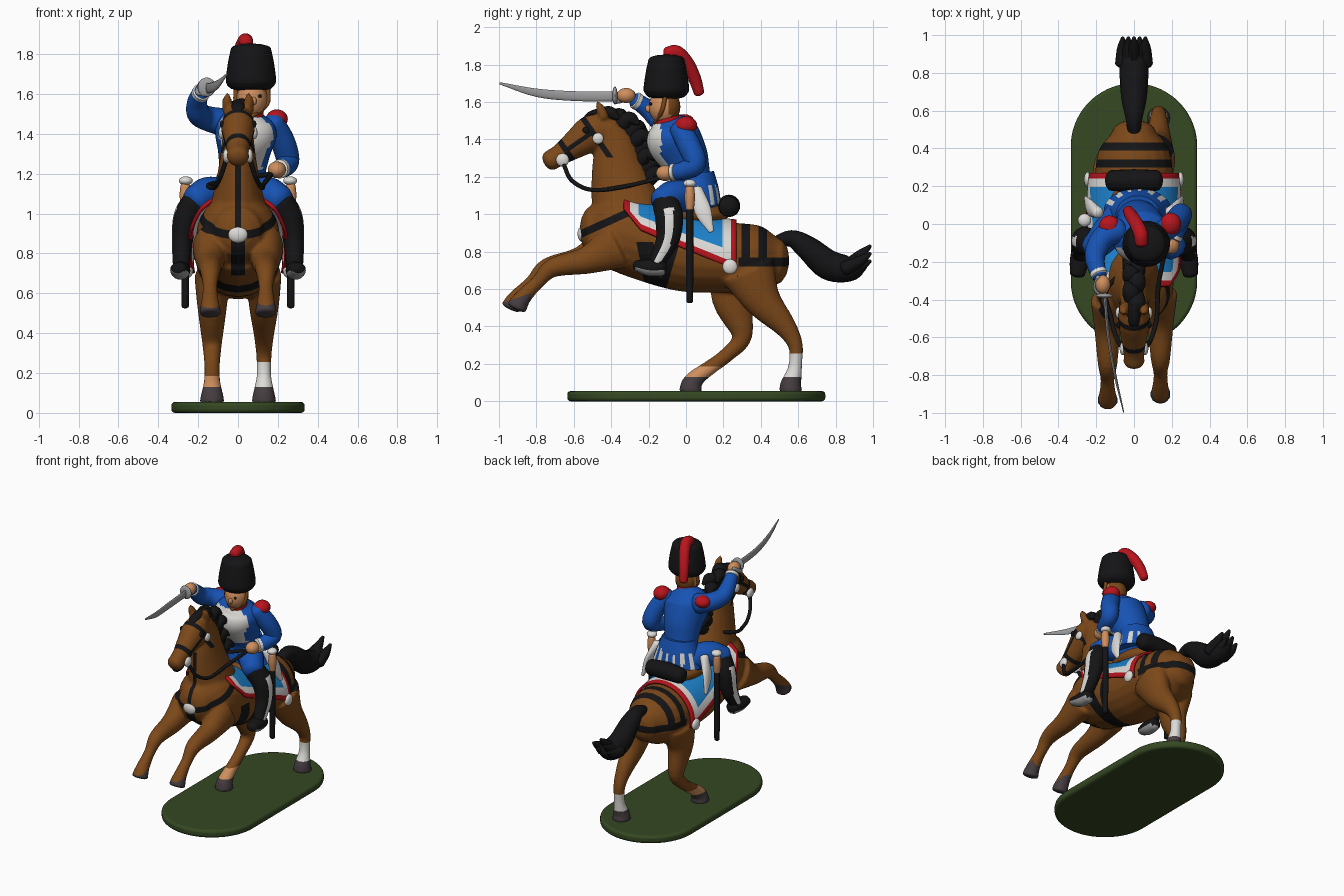
import bpy, bmesh, math
from mathutils import Vector

default_cube = bpy.data.objects.get("Cube")
if default_cube:
    bpy.data.objects.remove(default_cube, do_unlink=True)

# Colours
PALETTE = {
    "brown": (.20, .065, .010), "black": (.007, .007, .008), "royal blue": (.008, .085, .45),
    "sky blue": (.012, .22, .60), "white": (.72, .71, .68), "red": (.48, .007, .012),
    "skin": (.62, .27, .11), "green": (.035, .065, .016), "hoof grey": (.06, .046, .052),
    "steel": (.34, .34, .35)}
MATERIALS = {}
for colour_name, rgb in PALETTE.items():
    material = bpy.data.materials.new(colour_name)
    material.use_nodes = True
    material.diffuse_color = (*rgb, 1)
    material.node_tree.nodes["Principled BSDF"].inputs["Base Color"].default_value = (*rgb, 1)
    MATERIALS[colour_name] = material
made = []


def finish(name, bm, colour):
    bmesh.ops.recalc_face_normals(bm, faces=bm.faces)
    mesh = bpy.data.meshes.new(name)
    bm.to_mesh(mesh)
    bm.free()
    obj = bpy.data.objects.new(name, mesh)
    bpy.context.collection.objects.link(obj)
    mesh.materials.append(MATERIALS[colour])
    made.append(obj)
    return obj


def slot(mesh, colour):
    if MATERIALS[colour].name not in mesh.materials:
        mesh.materials.append(MATERIALS[colour])
    return mesh.materials.find(MATERIALS[colour].name)


def paint(obj, colour, rule):
    index = slot(obj.data, colour)
    for face in obj.data.polygons:
        if rule(face.center, face.normal):
            face.material_index = index


def smooth_path(points, steps):
    # Catmull-Rom through position and radii together
    pts = [Vector(p if len(p) == 5 else (*p, p[-1])) for p in points]
    ends = [pts[0] * 2 - pts[1]] + pts + [pts[-1] * 2 - pts[-2]]
    out = []
    for a, b, c, d in zip(ends, ends[1:], ends[2:], ends[3:]):
        for i in range(steps):
            t = i / steps
            out.append(b + (c - a) * (t / 2) + (a * 2 - b * 5 + c * 4 - d) * (t * t / 2)
                       + (b * 3 - a - c * 3 + d) * (t ** 3 / 2))
    return out + [pts[-1]]


def add_tube(bm, points, sides=20, steps=5, dome=.6):
    path = smooth_path(points, steps)
    centres = [Vector(p[:3]) for p in path]
    whole = (centres[-1] - centres[0]).normalized()
    ref = Vector((0, 1, 0)) if abs(whole.x) > .9 else Vector((1, 0, 0))
    rings = []
    last = len(path) - 1
    for i, p in enumerate(path):
        t = (centres[min(i + 1, last)] - centres[max(i - 1, 0)]).normalized()
        ring = [(centres[i], p[3], p[4], t)]
        if dome and i in (0, last):
            size = min(p[3], p[4]) * dome * (1 if i else -1)
            caps = [(centres[i] + t * size * math.sin(a), p[3] * math.cos(a), p[4] * math.cos(a), t)
                    for a in (.5, 1, 1.4)]
            ring = ring + caps if i else caps[::-1] + ring
        rings += ring
    loops = []
    for c, w, h, t in rings:
        across = (ref - t * ref.dot(t)).normalized()
        up = t.cross(across)
        angles = [math.tau * k / sides for k in range(sides)]
        loops.append([bm.verts.new(c + across * w * math.cos(a) + up * h * math.sin(a)) for a in angles])
    for lo, hi in zip(loops, loops[1:]):
        for k in range(sides):
            j = (k + 1) % sides
            bm.faces.new((lo[k], lo[j], hi[j], hi[k]))
    bm.faces.new(loops[0][::-1])
    bm.faces.new(loops[-1])


def tube(name, points, colour, **options):
    bm = bmesh.new()
    add_tube(bm, points, **options)
    return finish(name, bm, colour)


def ball(name, place, radii, colour):
    bm = bmesh.new()
    bmesh.ops.create_uvsphere(bm, u_segments=24, v_segments=14, radius=1)
    bmesh.ops.scale(bm, vec=radii, verts=bm.verts)
    bmesh.ops.translate(bm, vec=place, verts=bm.verts)
    return finish(name, bm, colour)


def at_x(x, rows):
    return [(x, *row) for row in rows]


def sided(points, s):
    return [(p[0] * s, *p[1:]) for p in points]


# Base plate
bm = bmesh.new()
outline = []
for k in range(64):
    a = math.tau * (k + .5) / 64
    outline.append(bm.verts.new((.335 * math.cos(a), .335 * math.sin(a) + (.41 if math.sin(a) > 0 else -.3), 0)))
plate = bmesh.ops.extrude_face_region(bm, geom=[bm.faces.new(outline)])
bmesh.ops.translate(bm, vec=(0, 0, .055), verts=[v for v in plate["geom"] if isinstance(v, bmesh.types.BMVert)])
base = finish("base_plate", bm, "green")
bevel = base.modifiers.new("rounded_rim", "BEVEL")
bevel.width, bevel.segments = .018, 3

# Horse skin: overlapping limbs fused into one surface
BODY = [(.48, .75, .12, .13), (.38, .755, .19, .185), (.2, .77, .21, .19), (0, .79, .215, .205),
        (-.2, .85, .215, .21), (-.38, .91, .20, .20), (-.49, .91, .13, .14)]
NECK = [(-.3, .97, .16, .2), (-.34, 1.12, .12, .17), (-.365, 1.25, .095, .14),
        (-.38, 1.37, .08, .11), (-.42, 1.47, .07, .07)]
HEAD = [(-.42, 1.46, .07, .085), (-.5, 1.435, .085, .1), (-.59, 1.375, .072, .078),
        (-.67, 1.32, .056, .058), (-.73, 1.285, .056, .055)]
FORE = [(-.4, .83, .09, .13), (-.56, .755, .07, .075), (-.74, .715, .052), (-.82, .64, .037),
        (-.885, .575, .042), (-.92, .53, .05), (-.935, .5, .056)]
HIND_LEFT = [(.33, .7, .09, .15), (.41, .54, .075, .1), (.53, .4, .052, .06), (.585, .3, .04),
             (.585, .2, .036), (.575, .14, .045), (.56, .09, .056), (.56, .05, .064)]
HIND_RIGHT = [(.27, .7, .09, .15), (.25, .54, .075, .11), (.3, .35, .05, .055), (.22, .25, .04),
              (.12, .175, .04), (.06, .13, .046), (.03, .09, .056), (.025, .05, .064)]
bm = bmesh.new()
for part in (BODY, NECK, HEAD):
    add_tube(bm, at_x(0, part))
for s in (1, -1):
    shift = .03 if s > 0 else 0
    add_tube(bm, at_x(s * .14, [(r[0] + shift, *r[1:]) for r in FORE]), dome=.2)
    add_tube(bm, sided([(.05, -.44, 1.52, .03), (.055, -.46, 1.57, .024), (.05, -.475, 1.6, .01)], s))
add_tube(bm, at_x(.13, HIND_LEFT), dome=0)
add_tube(bm, at_x(-.13, HIND_RIGHT), dome=0)
horse = finish("horse", bm, "brown")
fuse = horse.modifiers.new("fuse", "REMESH")
fuse.mode, fuse.voxel_size = "VOXEL", .011
soften = horse.modifiers.new("soften", "SMOOTH")
soften.factor, soften.iterations = .5, 4
graph = bpy.context.evaluated_depsgraph_get()
skin = bpy.data.meshes.new_from_object(horse.evaluated_get(graph))
horse.modifiers.clear()
horse.data = skin
skin.materials.clear()
slot(skin, "brown")

# Cut straps, socks and hooves into the skin: point, normal, half width, colour, region
BANDS = [
    ((0, -.55, .9), (0, -.1, .22), .02, "black", lambda c: -.62 < c.y < -.27 and c.z > .84),
    ((0, 0, 0), (1, 0, 0), .014, "black", lambda c: -.58 < c.y < -.42 and .9 < c.z < 1.28),
    ((0, 0, 0), (1, 0, 0), .036, "black", lambda c: -.6 < c.y < -.36 and .69 < c.z < .89),
    ((0, -.05, 0), (0, 1, .2), .045, "black", lambda c: -.4 < c.y < .2 and c.z < .85),
    ((0, -.1, .7), (0, 1, -.3), .022, "black", lambda c: -.4 < c.y < .1 and c.z < .85),
    ((0, .32, 0), (0, 1, 0), .022, "black", lambda c: .25 < c.y and c.z > .74),
    ((0, .41, 0), (0, 1, 0), .022, "black", lambda c: .3 < c.y and c.z > .74),
    ((0, 0, .745), (0, 0, 1), .025, "black", lambda c: c.y > .28),
    ((0, -.64, 1.34), (0, .82, .57), .015, "black", lambda c: c.y < -.52 and c.z > 1.15),
    ((0, -.5, 1.44), (0, .82, .57), .015, "black", lambda c: c.y < -.38 and c.z > 1.3),
    ((0, -.57, 1.39), (0, -.57, .82), .012, "black", lambda c: -.65 < c.y < -.5 and c.z > 1.3),
    ((.1, 0, .19), (0, 0, 1), .065, "white", lambda c: c.x > 0 and c.y > .4),
    ((-.1, 0, .15), (0, 0, 1), .035, "skin", lambda c: c.x < 0 and -.2 < c.y < .25),
    ((0, 0, .08), (0, 0, 1), .05, "hoof grey", lambda c: c.z < .3),
    ((0, -.92, .5), (0, -.35, 1), .045, "hoof grey", lambda c: c.y < -.83 and c.z < .65)]
bm = bmesh.new()
bm.from_mesh(skin)
for point, normal, half, colour, inside in BANDS:
    p, n, index = Vector(point), Vector(normal).normalized(), slot(skin, colour)
    for side in (-1, 1):
        faces = [f for f in bm.faces if inside(f.calc_center_median())]
        edges = {e for f in faces for e in f.edges}
        verts = {v for f in faces for v in f.verts}
        bmesh.ops.bisect_plane(bm, geom=faces + list(edges) + list(verts),
                               plane_co=p + n * half * side, plane_no=n)
    for f in bm.faces:
        c = f.calc_center_median()
        if inside(c) and abs((c - p).dot(n)) < half:
            f.material_index = index
bm.to_mesh(skin)
bm.free()

# Mane, forelock and tail
mane = smooth_path([(0, -.44, 1.5, 1), (0, -.33, 1.47, 1), (0, -.26, 1.38, 1), (0, -.23, 1.28, 1), (0, -.19, 1.18, 1)], 2)
bm = bmesh.new()
for i, p in enumerate(mane):
    x = .02 * (-1) ** i
    add_tube(bm, [(0, p.y - .03, p.z, .045, .05), (x, p.y + .03, p.z + .04, .045, .04),
                  (x * 2, p.y + .075, p.z + .015, .012)], sides=12)
add_tube(bm, at_x(0, [(-.44, 1.54, .035), (-.52, 1.53, .03, .015), (-.56, 1.47, .008)]), sides=12)
finish("mane", bm, "black")
bm = bmesh.new()
add_tube(bm, at_x(0, [(.46, .84, .03), (.56, .87, .045), (.65, .82, .065), (.76, .73, .075, .08),
                      (.87, .71, .075, .07), (.93, .74, .06, .05)]))
for k in range(5):
    x = .03 * (k - 2)
    add_tube(bm, [(x, .85, .71, .04), (x, .93, .72 + .03 * (k % 3), .03), (x, .985, .75 + .04 * (k % 3), .01)], sides=10)
finish("tail", bm, "black")


# Saddle cloth draped over the back, with bordered edges
def drape(y, v):
    for a, b in zip(BODY, BODY[1:]):
        if b[0] <= y <= a[0]:
            t = (a[0] - y) / (a[0] - b[0])
            z, w, h = (a[k] + (b[k] - a[k]) * t for k in (1, 2, 3))
    hem = .815 - .43 * y + max(0, -.24 - y) * .9
    angle = v * math.acos((hem - z) / (h + .02))
    return ((w + .02 + .02 * v * v) * math.sin(angle), y, z + (h + .02) * math.cos(angle))


bm = bmesh.new()
ROWS, COLS = 40, 40
grid = [[bm.verts.new(drape(-.33 + .6 * i / ROWS, 2 * j / COLS - 1)) for j in range(COLS + 1)] for i in range(ROWS + 1)]
for i in range(ROWS):
    for j in range(COLS):
        edge = min(i, j, ROWS - 1 - i, COLS - 1 - j)
        face = bm.faces.new((grid[i][j], grid[i][j + 1], grid[i + 1][j + 1], grid[i + 1][j]))
        face.material_index = 2 if edge < 2 else 1 if edge < 5 else 0
cloth = finish("saddle_cloth", bm, "sky blue")
slot(cloth.data, "white")
slot(cloth.data, "red")
cloth.modifiers.new("thickness", "SOLIDIFY").thickness = .016
ball("saddle", (0, .03, 1.0), (.15, .2, .07), "brown")
tube("cloak_roll", [(-.12, .23, 1.04, .055), (0, .23, 1.045, .06), (.12, .23, 1.04, .055)], "black")
ball("chest_medallion", (0, -.555, .895), (.05, .025, .042), "white")

# Paired tack and rider legs
for s, label in ((1, "left"), (-1, "right")):
    ball(label + "_eye", (s * .08, -.535, 1.45), (.012, .018, .018), "black")
    ball(label + "_cheek_boss", (s * .083, -.47, 1.405), (.015, .03, .03), "white")
    ball(label + "_bit", (s * .058, -.66, 1.29), (.018, .035, .035), "white")
    rein_end = (.17, -.12, 1.2, .012)
    tube(label + "_rein", [(s * .06, -.655, 1.27, .012), (s * .09, -.61, 1.18, .012), (s * .12, -.5, 1.13, .012),
                           (s * .13, -.32, 1.15, .012), rein_end], "black", sides=10)
    tube(label + "_thigh", sided([(.07, .04, 1.08, .09), (.15, -.06, 1.1, .085), (.215, -.13, 1.07, .07)], s), "royal blue")
    legging = tube(label + "_legging", sided([(.21, -.11, 1.06, .07), (.26, -.09, .98, .065, .075), (.28, -.1, .86, .052, .062),
                                              (.285, -.16, .74, .042)], s), "black", sides=40, steps=8)
    paint(legging, "white", lambda c, n: n.x * s > .3 and abs(n.y) < .3 and c.z < 1.03)
    boot = tube(label + "_boot", sided([(.285, -.13, .715, .045), (.29, -.2, .715, .05, .045), (.3, -.265, .725, .04, .03)], s), "black")
    paint(boot, "steel", lambda c, n: n.z < -.4)
    tube(label + "_scabbard", at_x(s * .265, [(.02, 1.06, .02), (.02, .8, .02), (.02, .535, .018)]), "black")
    tube(label + "_hilt", at_x(s * .265, [(.02, 1.03, .022), (.02, 1.09, .028), (.02, 1.14, .024)]), "skin")
    ball(label + "_pommel", (s * .262, .02, 1.165), (.035, .035, .022), "white")
    tube(label + "_coat_turnback", sided([(.19, .06, 1.13, .03), (.235, .09, 1.02, .02, .045), (.255, .135, .91, .01, .015)], s), "white")
    ball(label + "_cloth_tassel", (s * .245, .235, .72), (.02, .04, .04), "white")

# Rider coat
torso = tube("coat", [(.02, .05, 1.06, .13), (.02, .03, 1.18, .115, .105), (.03, -.01, 1.3, .13, .13),
                      (.04, -.07, 1.41, .155, .145), (.05, -.09, 1.48, .125, .1), (.06, -.1, 1.52, .06)], "royal blue", sides=40, steps=8)
paint(torso, "white", lambda c, n: n.y < -.5 and 1.22 < c.z < 1.49)
skirt = tube("coat_skirt", [(.02, .05, 1.22, .115, .1), (.02, .06, 1.13, .15, .115), (.02, .07, 1.04, .18, .12)], "royal blue", sides=56, dome=0)
paint(skirt, "white", lambda c, n: c.y > .08 and c.z < 1.15 and math.sin(14 * math.atan2(c.y - .06, c.x - .02)) > .3)
tube("collar", [(.055, -.095, 1.485, .075), (.065, -.105, 1.53, .065)], "red")

# Arms, hands and epaulettes
tube("left_sleeve", [(.17, -.03, 1.46, .06), (.225, .02, 1.36, .062), (.25, .05, 1.27, .058), (.235, -.01, 1.235, .05), (.215, -.06, 1.225, .045)], "royal blue")
tube("right_sleeve", [(-.08, -.03, 1.46, .07), (-.16, -.07, 1.48, .062), (-.2, -.14, 1.505, .058), (-.205, -.2, 1.56, .05), (-.185, -.27, 1.61, .042)], "royal blue")
tube("left_cuff", [(.218, -.052, 1.226, .048), (.208, -.07, 1.224, .048)], "white", dome=.2)
tube("right_cuff", [(-.19, -.255, 1.6, .046), (-.183, -.272, 1.61, .046)], "white", dome=.2)
ball("left_hand", (.195, -.11, 1.22), (.045, .05, .042), "skin")
ball("right_hand", (-.165, -.32, 1.635), (.04, .05, .04), "skin")
ball("left_epaulette", (.195, 0, 1.475), (.055, .06, .048), "red")
ball("right_epaulette", (-.13, -.01, 1.495), (.055, .055, .04), "red")

# Sword
tube("sword_blade", [(-.155, -.37, 1.63, .009, .026), (-.135, -.6, 1.632, .008, .026), (-.1, -.8, 1.65, .007, .022), (-.055, -.995, 1.7, .003, .006)], "steel", sides=12)
ball("sword_guard", (-.157, -.38, 1.635), (.045, .014, .048), "steel")
tube("knuckle_bow", [(-.17, -.38, 1.6, .012), (-.205, -.34, 1.61, .012), (-.19, -.28, 1.65, .012)], "steel", sides=10)

# Head, hat and plume
head = ball("head", (.07, -.115, 1.575), (.078, .085, .095), "skin")
paint(head, "brown", lambda c, n: c.y > -.085)
ball("nose", (.08, -.2, 1.565), (.014, .018, .02), "skin")
for s in (1, -1):
    ball("rider_eye", (.08 + s * .03, -.188, 1.59), (.01, .008, .008), "black")
    tube("chin_strap", [(.07 + s * .08, -.11, 1.63, .012), (.07 + s * .075, -.13, 1.55, .012), (.07, -.165, 1.49, .012)], "brown", sides=10)
tube("fur_hat", [(.065, -.105, 1.64, .115, .11), (.065, -.105, 1.67, .126, .122), (.065, -.105, 1.76, .115, .11), (.065, -.105, 1.83, .1, .095)], "black", sides=32, dome=.25)
tube("plume", [(.04, -.1, 1.86, .035), (.035, -.05, 1.865, .038), (.01, .005, 1.81, .036), (-.015, .045, 1.73, .034), (-.03, .07, 1.65, .028)], "red")

# Smooth shading with crisp edges
bpy.ops.object.select_all(action="DESELECT")
for obj in made:
    obj.select_set(True)
bpy.context.view_layer.objects.active = horse
bpy.ops.object.shade_smooth_by_angle(angle=math.radians(45))
